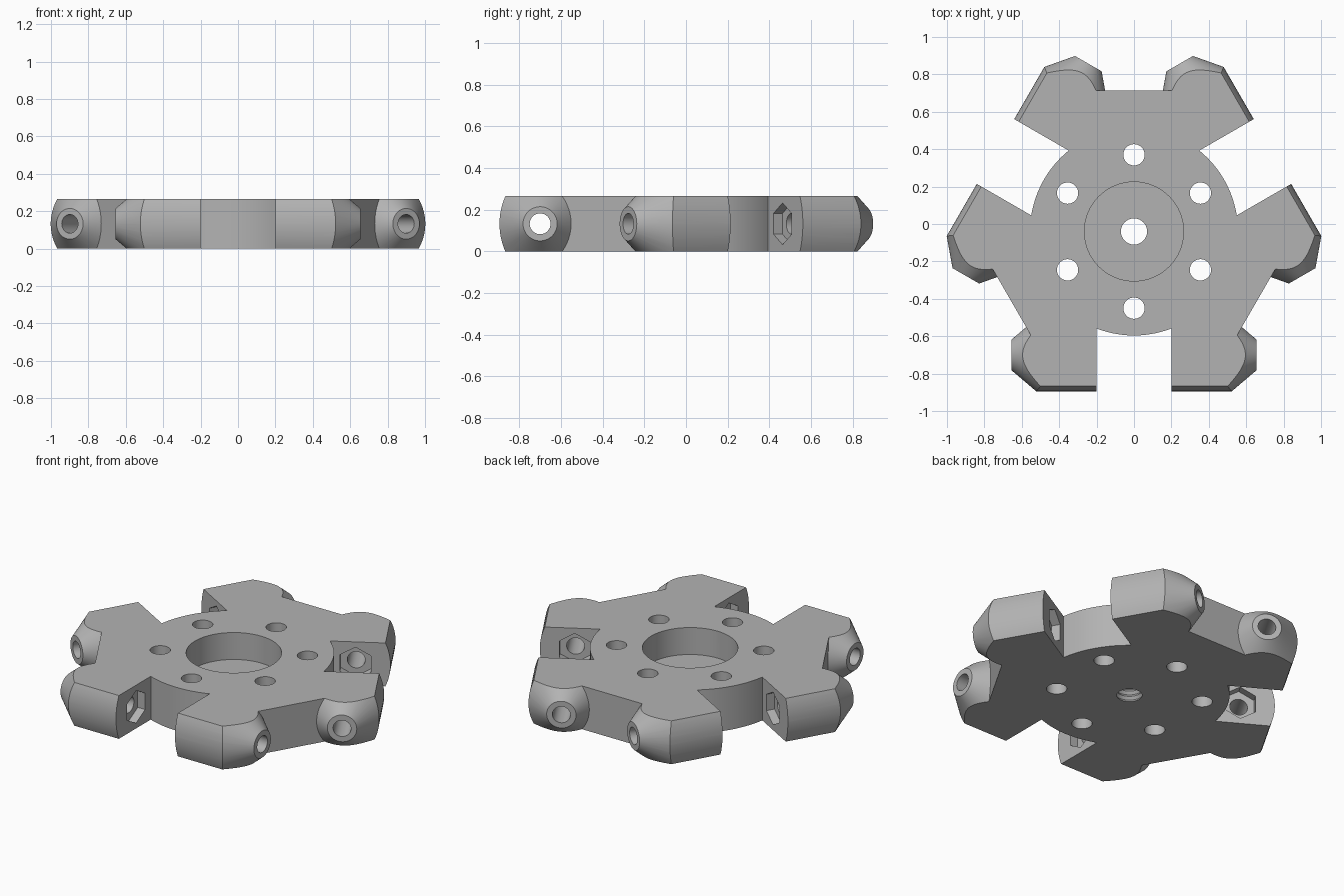
import bpy, bmesh, math
from mathutils import Matrix

cube = bpy.data.objects.get("Cube")
if cube:
    bpy.data.objects.remove(cube)

TOP = 0.265                 # plate thickness
MID = TOP / 2
CENTRE_Y = -0.04            # hub axis, everything is built around it first
AXLE_Y = -0.66              # roller axle line of the front slot
OUTER = 0.855               # reach of each lobe pair
PAD = 0.755                 # distance of the flat pads from the hub axis
LOW, HIGH = -0.05, TOP + 0.05
THIRDS = [math.radians(a) for a in (0, 120, 240)]


def to_object(name, bm):
    bmesh.ops.recalc_face_normals(bm, faces=bm.faces)
    mesh = bpy.data.meshes.new(name)
    bm.to_mesh(mesh)
    bm.free()
    obj = bpy.data.objects.new(name, mesh)
    bpy.context.collection.objects.link(obj)
    return obj


def loft(name, rings):
    """Closed solid through a stack of equal-sized rings."""
    bm = bmesh.new()
    rows = [[bm.verts.new(p) for p in ring] for ring in rings]
    n = len(rows[0])
    for a, b in zip(rows, rows[1:]):
        for i in range(n):
            j = (i + 1) % n
            bm.faces.new((a[i], a[j], b[j], b[i]))
    bm.faces.new(rows[0])
    bm.faces.new(rows[-1])
    return to_object(name, bm)


def lathe(name, profile, sides=64):
    """Solid of revolution about z from (radius, height) points."""
    turn = [2 * math.pi * i / sides for i in range(sides)]
    return loft(name, [[(r * math.cos(t), r * math.sin(t), z) for t in turn]
                       for r, z in profile])


def prism(name, outline, low, high):
    return loft(name, [[(x, y, z) for x, y in outline] for z in (low, high)])


def box(name, x, y, low, high):
    return prism(name, [(x[0], y[0]), (x[1], y[0]), (x[1], y[1]), (x[0], y[1])], low, high)


def along_x(obj):
    """Lay a lathed part on the axle line, its z axis becoming x."""
    obj.data.transform(Matrix.Translation((0, AXLE_Y, MID)) @ Matrix.Rotation(math.pi / 2, 4, 'Y'))
    return obj


def combine(target, tool, operation):
    mod = target.modifiers.new("combine", 'BOOLEAN')
    mod.object, mod.operation, mod.solver = tool, operation, 'EXACT'
    bpy.context.view_layer.update()
    graph = bpy.context.evaluated_depsgraph_get()
    mesh = bpy.data.meshes.new_from_object(target.evaluated_get(graph))
    target.modifiers.clear()
    target.data = mesh
    bpy.data.objects.remove(tool)


def three_times(target, make, operation):
    for angle in THIRDS:
        tool = make()
        tool.data.transform(Matrix.Rotation(angle, 4, 'Z'))
        combine(target, tool, operation)


# Conical lobe with a gently rounded outer face
def lobe(side):
    cone = along_x(lathe("lobe", [(0.554, 0.1), (0.082, 0.655)], 80))
    bulge = 0.33
    arc = []
    for i in range(17):
        dz = -0.18 + 0.36 * i / 16
        arc.append((bulge - OUTER - math.sqrt(bulge ** 2 - dz ** 2), MID + dz))
    arc += [(-0.5, MID + 0.18), (-0.5, MID - 0.18)]
    bar = loft("lobe_bar", [[(x, y, z) for y, z in arc] for x in (0.05, 0.7)])
    combine(cone, bar, 'INTERSECT')
    if side < 0:
        cone.data.transform(Matrix.Scale(-1, 4, (1, 0, 0)))
        cone.data.flip_normals()
    return cone


# Core plate: a triangle with its corners trimmed
trim = 0.7
half = (2 * PAD - trim) * math.tan(math.pi / 6)
outline = []
for angle in THIRDS:
    c, s = math.cos(angle), math.sin(angle)
    for x in (-half, half):
        outline.append((x * c + trim * s, x * s - trim * c))
hub = prism("roller_hub", outline, LOW, HIGH)

# Lobes, roller slots and the round centre
for side in (1, -1):
    three_times(hub, lambda: lobe(side), 'UNION')
three_times(hub, lambda: box("slot", (-0.2, 0.2), (-1.2, -0.3), -0.2, 0.5), 'DIFFERENCE')
combine(hub, lathe("round_centre", [(0.556, LOW), (0.556, HIGH)], 96), 'UNION')
combine(hub, box("slab", (-2, 2), (-2, 2), 0, TOP), 'INTERSECT')

# Axle bores and hexagonal nut pockets in both slot walls
three_times(hub, lambda: along_x(lathe("axle_bore", [(0.05, -0.8), (0.05, 0.8)], 32)), 'DIFFERENCE')
three_times(hub, lambda: along_x(lathe("nut_pocket", [(0.1, -0.25), (0.1, 0.25)], 6)), 'DIFFERENCE')

# Bolt circle
for i in range(6):
    angle = math.radians(30 + 60 * i)
    bolt = lathe("bolt_hole", [(0.057, -0.2), (0.057, 0.5)], 32)
    bolt.data.transform(Matrix.Translation((0.41 * math.cos(angle), 0.41 * math.sin(angle), 0)))
    combine(hub, bolt, 'DIFFERENCE')

# Bearing recess above a threaded centre hole
floor = 0.1
thread = [(0.07 + 0.012 * (i % 2), floor * i / 6) for i in range(7)]
combine(hub, lathe("centre_bore", [(0.07, -0.1)] + thread + [(0.265, floor), (0.265, 0.5)], 64),
        'DIFFERENCE')

# Material, placement and shading
grey = bpy.data.materials.new("plain_grey")
grey.use_nodes = True
colour = (0.45, 0.45, 0.45, 1)
grey.diffuse_color = colour
grey.node_tree.nodes["Principled BSDF"].inputs["Base Color"].default_value = colour
hub.data.materials.clear()
hub.data.materials.append(grey)
for face in hub.data.polygons:
    face.material_index = 0
hub.data.transform(Matrix.Translation((0, CENTRE_Y, 0)))
bpy.ops.object.select_all(action='DESELECT')
hub.select_set(True)
bpy.context.view_layer.objects.active = hub
bpy.ops.object.shade_smooth_by_angle(angle=math.radians(25))
